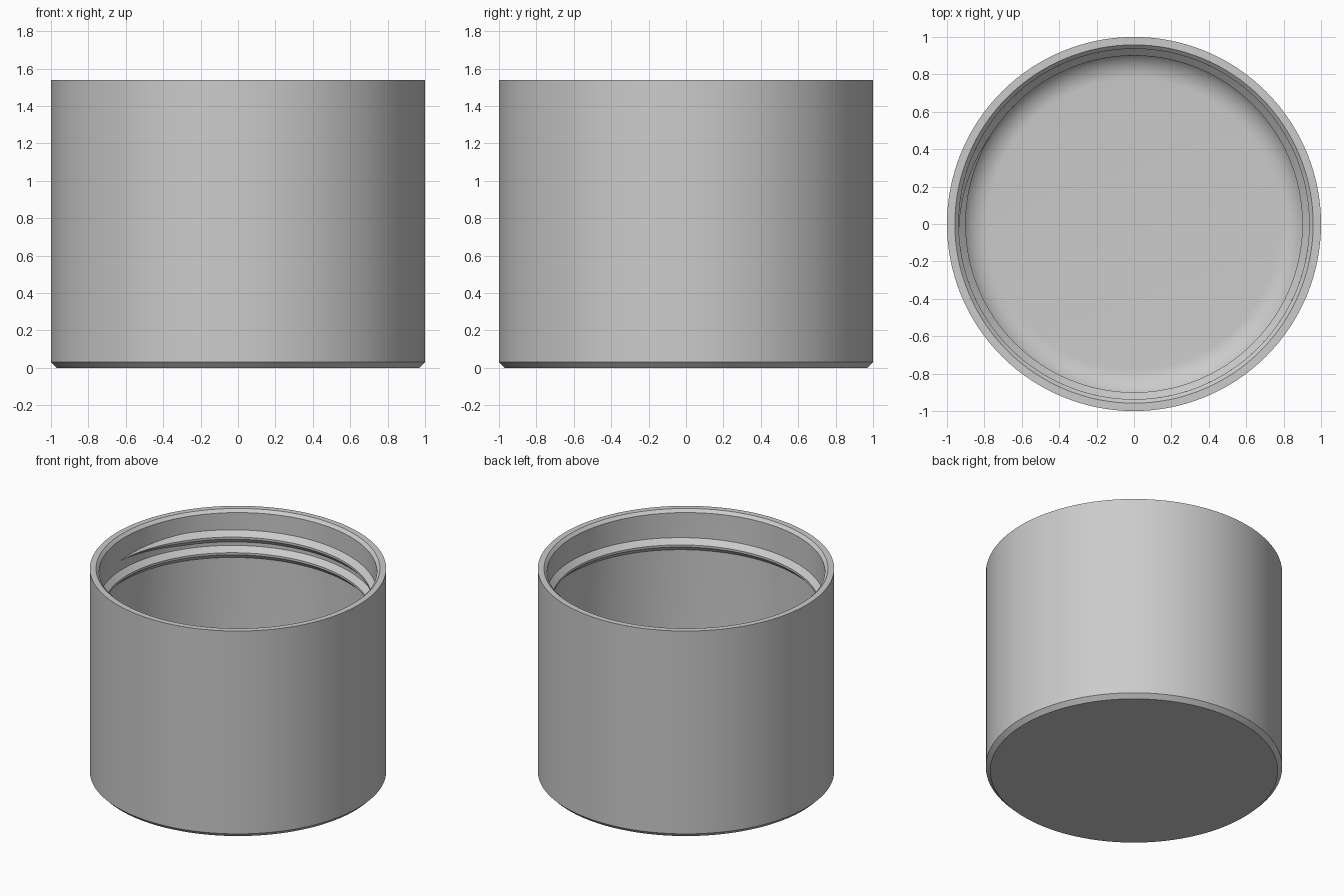
import bpy, bmesh
from math import sin, cos, pi, radians

cube = bpy.data.objects.get("Cube")
if cube:
    bpy.data.objects.remove(cube, do_unlink=True)

grey = bpy.data.materials.new("plain grey")
grey.use_nodes = True
colour = (0.6, 0.6, 0.6, 1)
grey.diffuse_color = colour
grey.node_tree.nodes["Principled BSDF"].inputs["Base Color"].default_value = colour

SEGMENTS = 128
HEIGHT = 1.54
INNER = 0.937      # radius of the inside wall
FLOOR = 0.06       # thickness of the floor
FILLET = 0.16


def ring(bm, r, z):
    return [bm.verts.new((r * cos(2 * pi * i / SEGMENTS), r * sin(2 * pi * i / SEGMENTS), z))
            for i in range(SEGMENTS)]


def bridge(bm, a, b):
    n = len(a)
    for i in range(n):
        j = (i + 1) % n
        bm.faces.new((a[i], a[j], b[j], b[i]))


def finish(bm, name):
    bmesh.ops.recalc_face_normals(bm, faces=bm.faces)
    mesh = bpy.data.meshes.new(name)
    bm.to_mesh(mesh)
    bm.free()
    mesh.materials.append(grey)
    obj = bpy.data.objects.new(name, mesh)
    bpy.context.collection.objects.link(obj)
    bpy.ops.object.select_all(action='DESELECT')
    obj.select_set(True)
    bpy.context.view_layer.objects.active = obj
    bpy.ops.object.shade_smooth_by_angle(angle=radians(30))
    return obj


# Cup body: chamfered base, chamfered mouth, rounded inside corner
profile = [(0.97, 0), (1, 0.03), (1, HEIGHT), (INNER + 0.021, HEIGHT), (INNER, HEIGHT - 0.021)]
for i in range(13):
    a = i / 12 * pi / 2
    profile.append((INNER - FILLET * (1 - cos(a)), FLOOR + FILLET * (1 - sin(a))))
bm = bmesh.new()
rings = [ring(bm, r, z) for r, z in profile]
for a, b in zip(rings, rings[1:]):
    bridge(bm, a, b)
bm.faces.new(rings[0])
bm.faces.new(rings[-1])
finish(bm, "cup_body")

# Inside screw thread: one and a half turns, tapering out at both ends
PITCH = 0.116
DEPTH = 0.037
CREST = 0.008
TOP_Z = 1.363
START, END, TAPER = radians(183), radians(-342), radians(35)
STEPS = 190
bm = bmesh.new()
sections = []
for i in range(STEPS + 1):
    a = START + (END - START) * i / STEPS
    k = max(0.02, min(1, (START - a) / TAPER, (a - END) / TAPER))
    z = TOP_Z + (a - pi) / (2 * pi) * PITCH
    base, crest = (DEPTH + CREST) * k, CREST * k
    section = [(INNER + 0.006, base), (INNER, base), (INNER - DEPTH * k, crest),
               (INNER - DEPTH * k, -crest), (INNER, -base), (INNER + 0.006, -base)]
    sections.append([bm.verts.new((r * cos(a), r * sin(a), z + dz)) for r, dz in section])
for a, b in zip(sections, sections[1:]):
    bridge(bm, a, b)
bm.faces.new(sections[0])
bm.faces.new(sections[-1])
finish(bm, "inner_thread")
